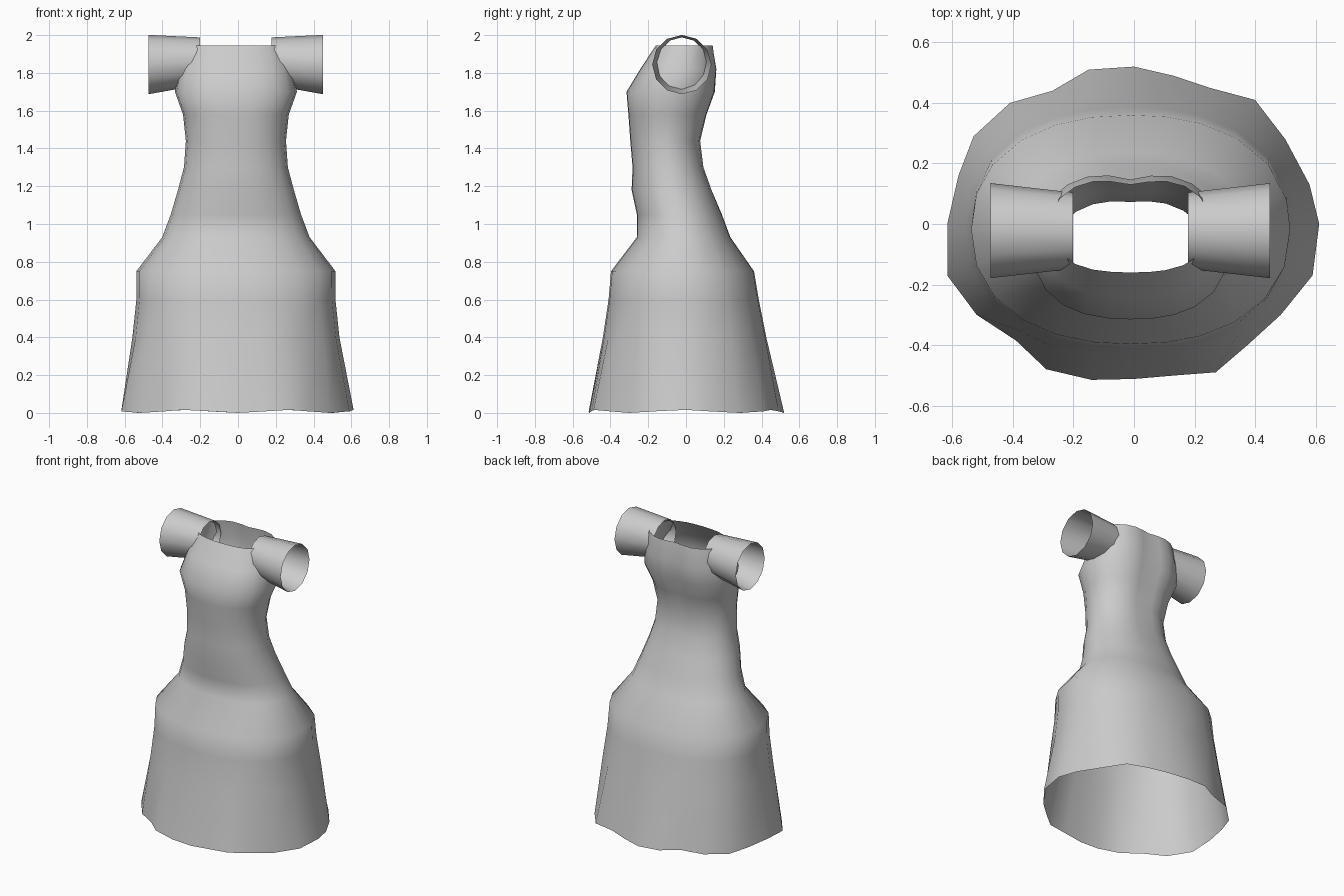
import bpy, bmesh, math

if "Cube" in bpy.data.objects:
    bpy.data.objects.remove(bpy.data.objects["Cube"])

cloth = bpy.data.materials.new("grey cloth")
cloth.diffuse_color = (0.6, 0.6, 0.6, 1)
cloth.use_nodes = True
cloth.node_tree.nodes["Principled BSDF"].inputs["Base Color"].default_value = cloth.diffuse_color


def loft(name, rings, angle):
    """Skin a list of closed rings into an open tube."""
    bm = bmesh.new()
    rows = [[bm.verts.new(p) for p in ring] for ring in rings]
    n = len(rows[0])
    for a, b in zip(rows, rows[1:]):
        for i in range(n):
            j = (i + 1) % n
            bm.faces.new((a[i], a[j], b[j], b[i]))
    me = bpy.data.meshes.new(name)
    bm.to_mesh(me)
    bm.free()
    me.materials.append(cloth)
    ob = bpy.data.objects.new(name, me)
    bpy.context.collection.objects.link(ob)
    bpy.context.view_layer.objects.active = ob
    ob.select_set(True)
    bpy.ops.object.shade_smooth_by_angle(angle=math.radians(angle))
    ob.select_set(False)
    return ob


# Irregular hem outline, anticlockwise from the right side
hem = [(.612, 0), (.58, .13), (.50, .28), (.40, .41), (.25, .45), (.13, .49),
       (0, .52), (-.15, .51), (-.27, .44), (-.41, .40), (-.53, .29), (-.58, .16),
       (-.617, 0), (-.617, -.17), (-.52, -.30), (-.39, -.385), (-.29, -.48),
       (-.14, -.515), (0, -.512), (.14, -.50), (.27, -.49), (.375, -.40),
       (.485, -.30), (.59, -.17)]
angles = [math.atan2(y / .52, x / .615) for x, y in hem]

# Dress levels: height, half width, front y, back y, squareness, back groove
levels = [
    (0.40, .548, -.44, .425, 2.3, 0),
    (0.60, .527, -.41, .385, 2.3, 0),
    (0.75, .527, -.397, .36, 2.25, 0),
    (0.93, .39, -.26, .235, 2.2, 0),
    (1.05, .345, -.26, .19, 2.2, 0),
    (1.18, .307, -.288, .14, 2.2, .005),
    (1.30, .275, -.283, .10, 2.2, .01),
    (1.44, .265, -.295, .083, 2.2, .01),
    (1.58, .28, -.305, .12, 2.3, .02),
    (1.70, .323, -.315, .163, 2.4, .025),
    (1.82, .30, -.242, .172, 2.4, .025),
    (1.945, .26, -.16, .15, 2.6, .02),
]


def section(z, hx, front, back, power, groove):
    cy, hy = (front + back) / 2, (back - front) / 2
    ring = []
    for a in angles:
        c, s = math.cos(a), math.sin(a)
        r = (abs(c) ** power + abs(s) ** power) ** (-1 / power)
        x, y = hx * r * c, cy + hy * r * s
        if s > 0:
            y -= groove * math.exp(-(x / .07) ** 2)
        ring.append((x - .011, y, z))
    return ring


hem_ring = [(x, y, .008 + .008 * math.cos(i * math.pi / 2))
            for i, (x, y) in enumerate(hem)]
loft("dress_body", [hem_ring] + [section(*lv) for lv in levels], 40)


# Open flared sleeves
def circle(x, z, r):
    return [(x, -.022 + r * math.sin(i * math.tau / 12),
             z + r * math.cos(i * math.tau / 12)) for i in range(12)]


for side, name in ((1, "right_sleeve"), (-1, "left_sleeve")):
    stations = ((.19, 1.862, .126), (.462, 1.844, .157))
    rings = [circle(side * x - .012, z, r) for x, z, r in stations]
    if side > 0:
        rings = [list(reversed(r)) for r in rings]
    loft(name, rings, 40)
